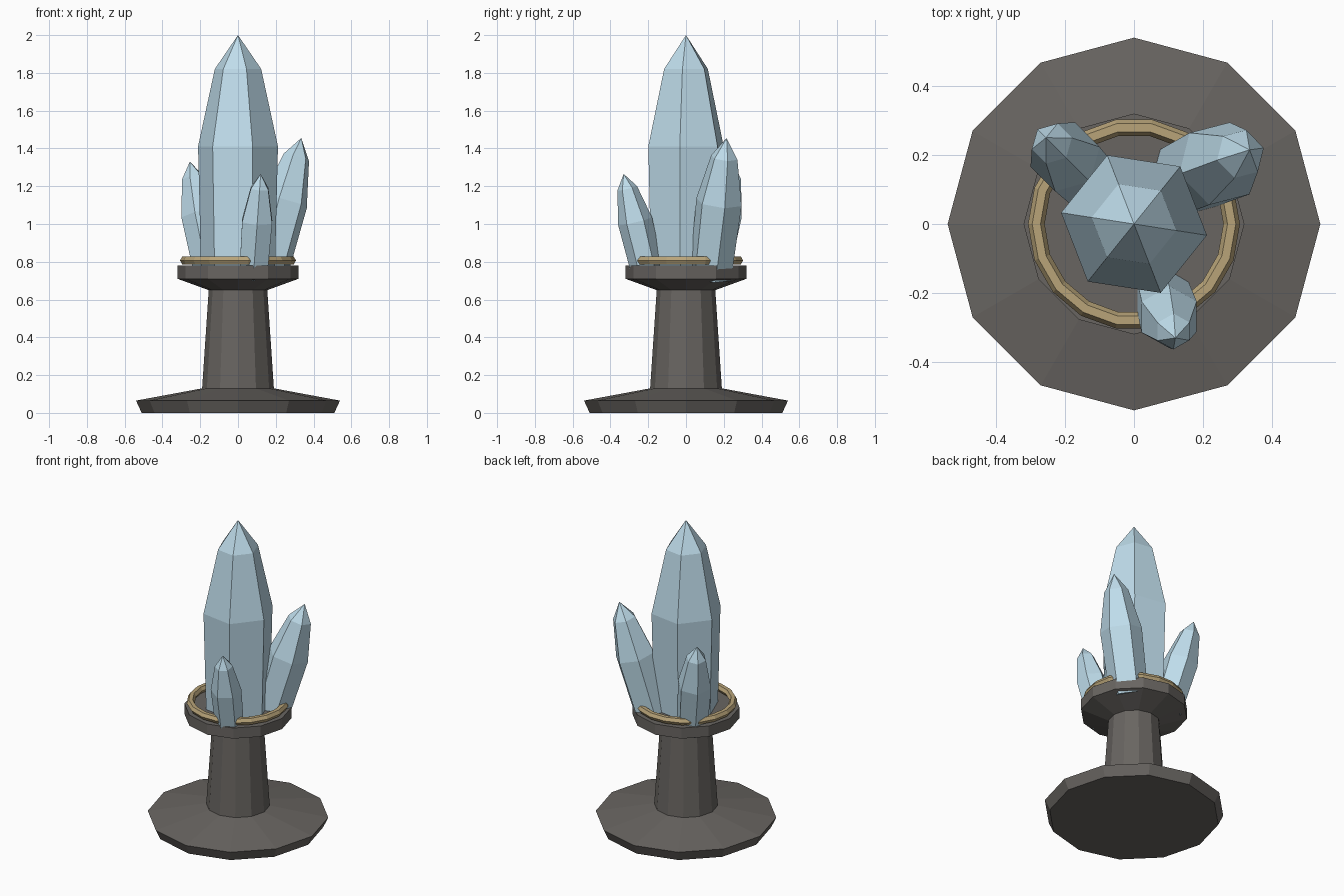
import bpy, bmesh
from math import cos, sin, pi, radians
from mathutils import Vector

cube = bpy.data.objects.get("Cube")
if cube:
    bpy.data.objects.remove(cube, do_unlink=True)


def material(name, rgb, roughness):
    mat = bpy.data.materials.new(name)
    mat.use_nodes = True
    mat.diffuse_color = (*rgb, 1)
    shader = mat.node_tree.nodes["Principled BSDF"]
    shader.inputs["Base Color"].default_value = (*rgb, 1)
    shader.inputs["Roughness"].default_value = roughness
    return mat


stone = material("dark_stone", (0.14, 0.13, 0.12), 0.9)
gold = material("dull_gold", (0.48, 0.37, 0.19), 0.4)
ice = material("pale_crystal", (0.52, 0.72, 0.83), 0.2)


def finish(bm, name, mat):
    bmesh.ops.recalc_face_normals(bm, faces=bm.faces)
    mesh = bpy.data.meshes.new(name)
    bm.to_mesh(mesh)
    bm.free()
    mesh.materials.append(mat)
    obj = bpy.data.objects.new(name, mesh)
    bpy.context.collection.objects.link(obj)
    return obj


def turned(name, profile, sides, mat, phase=0.0):
    """Stack polygon rings of (radius, height); a zero radius makes a point."""
    bm = bmesh.new()
    rings = []
    for r, z in profile:
        count = sides if r > 0 else 1
        rings.append([bm.verts.new((r * cos(phase + 2 * pi * i / sides),
                                    r * sin(phase + 2 * pi * i / sides), z))
                      for i in range(count)])
    for low, high in zip(rings, rings[1:]):
        for i in range(sides):
            j = (i + 1) % sides
            if len(high) == 1:
                bm.faces.new((low[i], low[j], high[0]))
            else:
                bm.faces.new((low[i], low[j], high[j], high[i]))
    bm.faces.new(rings[0])
    if len(rings[-1]) > 1:
        bm.faces.new(rings[-1])
    return finish(bm, name, mat)


def crystal(name, base, tip, radius, turn):
    """Six-sided shard, widest near the middle, pointing from base to tip."""
    base, tip = Vector(base), Vector(tip)
    axis = tip - base
    length = axis.length
    profile = [(radius * 0.92, 0), (radius, length * 0.54),
               (radius * 0.58, length * 0.86), (0, length)]
    obj = turned(name, profile, 6, ice, radians(turn))
    rotation = Vector((0, 0, 1)).rotation_difference(axis)
    obj.data.transform(rotation.to_matrix().to_4x4())
    obj.location = base
    return obj


# Pedestal: wide foot, tapering stem, flared cap
turned("pedestal_foot", [(0.51, 0), (0.54, 0.065), (0.19, 0.13)], 12, stone)
turned("pedestal_stem", [(0.19, 0.13), (0.155, 0.65)], 12, stone)
turned("pedestal_cap", [(0.155, 0.65), (0.32, 0.71), (0.32, 0.78)], 12, stone)

# Collar ring lying on the cap
bm = bmesh.new()
major, minor, segments, around = 0.283, 0.024, 18, 6
loops = []
for i in range(segments):
    a = 2 * pi * i / segments
    loop = []
    for k in range(around):
        b = 2 * pi * k / around
        r = major + minor * cos(b)
        loop.append(bm.verts.new((r * cos(a), r * sin(a), 0.807 + minor * sin(b))))
    loops.append(loop)
for i in range(segments):
    here, after = loops[i], loops[(i + 1) % segments]
    for k in range(around):
        n = (k + 1) % around
        bm.faces.new((here[k], after[k], after[n], here[n]))
finish(bm, "collar_ring", gold)

# Crystal cluster
crystal("main_crystal", (0, 0, 0.72), (0, 0, 2.0), 0.214, -8.8)
crystal("tall_side_crystal", (0.145, 0.128, 0.72), (0.335, 0.215, 1.455), 0.125, 15)
crystal("back_side_crystal", (-0.135, 0.13, 0.72), (-0.255, 0.25, 1.33), 0.105, 15)
crystal("front_side_crystal", (0.08, -0.198, 0.72), (0.12, -0.33, 1.265), 0.092, 30)
